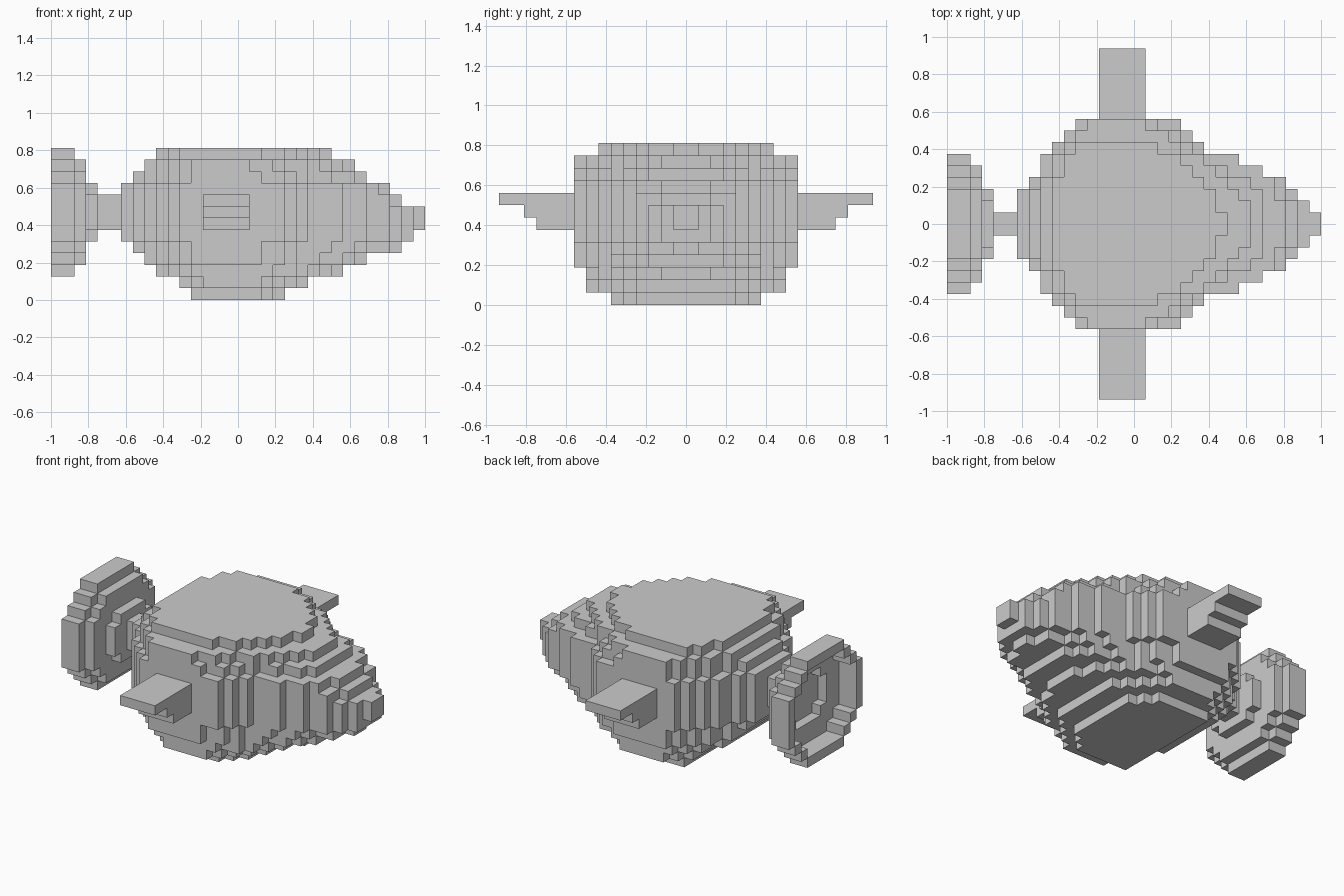
import bpy, bmesh
from mathutils import Vector

cube = bpy.data.objects.get("Cube")
if cube:
    bpy.data.objects.remove(cube, do_unlink=True)

U = 0.0625  # size of one block

grey = bpy.data.materials.new("light_grey")
grey.use_nodes = True
grey.diffuse_color = (0.6, 0.6, 0.6, 1)
grey.node_tree.nodes["Principled BSDF"].inputs["Base Color"].default_value = (0.6, 0.6, 0.6, 1)


def block_cells(x, y, z):
    """All cells of a block; each argument is a (start, end) pair in block units."""
    return {(i, j, k) for i in range(*x) for j in range(*y) for k in range(*z)}


def build(name, cells):
    """Skin a set of cells with flat faces and merge the coplanar ones."""
    bm = bmesh.new()
    verts = {}

    def vert(p):
        key = tuple(round(c) for c in p)
        if key not in verts:
            verts[key] = bm.verts.new(Vector(key) * U)
        return verts[key]

    for cell in sorted(cells):
        for axis in range(3):
            for side in (0, 1):
                n = list(cell)
                n[axis] += 2 * side - 1
                if tuple(n) in cells:
                    continue
                a, b = Vector((0, 0, 0)), Vector((0, 0, 0))
                a[(axis + 1) % 3] = 1
                b[(axis + 2) % 3] = 1
                p = Vector(cell)
                p[axis] += side
                loop = [p, p + a, p + a + b, p + b]
                bm.faces.new([vert(q) for q in (loop if side else loop[::-1])])
    bmesh.ops.dissolve_limit(bm, angle_limit=0.01, verts=bm.verts[:], edges=bm.edges[:])
    mesh = bpy.data.meshes.new(name)
    bm.to_mesh(mesh)
    bm.free()
    mesh.materials.append(grey)
    obj = bpy.data.objects.new(name, mesh)
    bpy.context.collection.objects.link(obj)
    return obj


# Body: stacked layers. The tail side reuses one stepped curve, shifted per layer;
# the nose side lists where each half-width (1, 2, 3 ...) ends.
TAIL = [-10, -10, -10, -9, -8, -8, -7, -6, -5]
LAYERS = [  # first x, tail shift, nose steps
    (-4, 4, [4, 4, 4, 4, 3, 2]),
    (-5, 3, [6, 6, 6, 6, 5, 4, 3, 2]),
    (-7, 2, [9, 9, 8, 8, 7, 6, 5, 3]),
    (-8, 1, [11, 11, 11, 10, 9, 7, 5, 4, 2]),
    (-9, 1, [14, 13, 13, 11, 10, 8, 5, 4, 2]),
    (-10, 0, [15, 15, 14, 13, 11, 9, 6, 5, 4]),
    (-10, 0, [16, 15, 14, 13, 11, 9, 6, 5, 4]),
    (-10, 0, [16, 15, 14, 13, 11, 9, 6, 5, 4]),
    (-10, 0, [14, 14, 13, 13, 11, 9, 6, 5, 4]),
    (-10, 0, [13, 13, 12, 12, 11, 9, 6, 5, 4]),
    (-9, 1, [11, 11, 11, 10, 8, 6, 5, 4, 2]),
    (-8, 1, [10, 10, 9, 8, 7, 6, 4, 3, 1]),
    (-7, 2, [8, 7, 7, 6, 5, 4, 2]),
]
body = set()
for z, (first, shift, nose) in enumerate(LAYERS):
    for x in range(first, nose[0]):
        half = min(sum(e > x for e in nose), sum(s + shift <= x for s in TAIL))
        body |= block_cells((x, x + 1), (-half, half), (z, z + 1))
build("body", body)

# Side fins, stepped on the underside
for name, sign in (("front_fin", -1), ("back_fin", 1)):
    fin = set()
    for z, tip in ((6, 12), (7, 13), (8, 15)):
        span = (9, tip) if sign > 0 else (-tip, -9)
        fin |= block_cells((-3, 1), span, (z, z + 1))
    build(name, fin)

# Neck joining the body to the tail ring
build("tail_neck", block_cells((-12, -10), (-1, 1), (6, 9)))


def disc(x, size):
    """Stepped round disc: half-width 'size' over five rows, one less per further row."""
    cells = set()
    for k in range(4):
        if size - k > 0:
            cells |= block_cells(x, (k - size, size - k), (5 - k, 10 + k))
    return cells


# Tail ring: a stepped bowl, open at the rear
hub = block_cells((-13, -12), (-3, 3), (6, 9)) | block_cells((-13, -12), (-2, 2), (5, 10))
rim_hole = {c for c in disc((-16, -14), 5) if 3 <= c[2] <= 11}
middle = {c for c in disc((-14, -13), 5) if 3 <= c[2] <= 11}
floor_hole = block_cells((-14, -13), (-3, 3), (6, 9)) | block_cells((-14, -13), (-2, 2), (5, 10))
build("tail_ring", (disc((-16, -14), 6) - rim_hole) | (middle - floor_hole) | hub)
